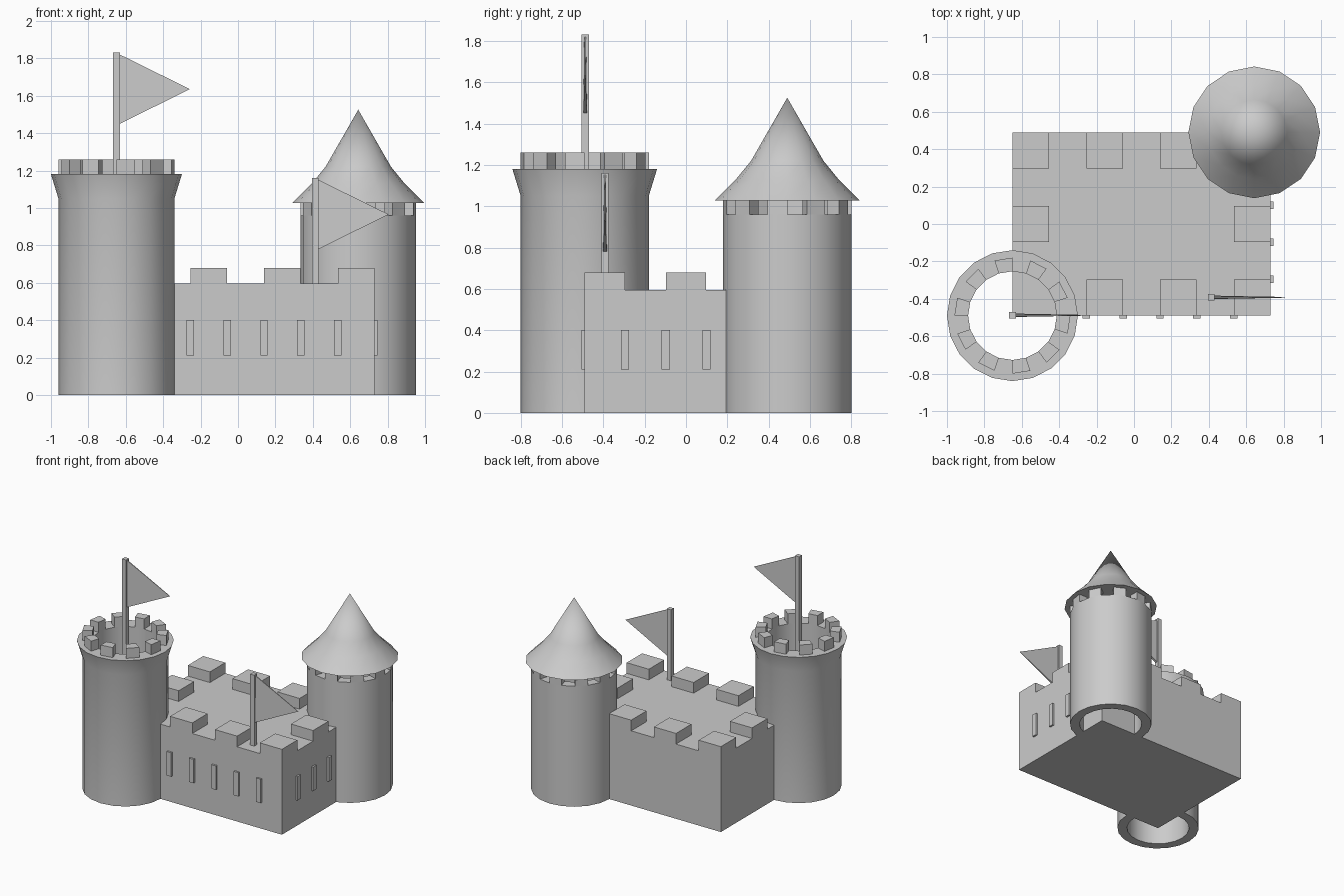
import bpy, bmesh
from math import cos, sin, pi, radians

if "Cube" in bpy.data.objects:
    bpy.data.objects.remove(bpy.data.objects["Cube"])


def finish(bm, name, smooth=False):
    bmesh.ops.remove_doubles(bm, verts=bm.verts, dist=1e-5)
    bmesh.ops.recalc_face_normals(bm, faces=bm.faces)
    me = bpy.data.meshes.new(name)
    bm.to_mesh(me)
    bm.free()
    ob = bpy.data.objects.new(name, me)
    bpy.context.collection.objects.link(ob)
    if smooth:
        bpy.ops.object.select_all(action='DESELECT')
        ob.select_set(True)
        bpy.context.view_layer.objects.active = ob
        bpy.ops.object.shade_smooth_by_angle(angle=radians(28))
    return ob


def prism(name, bottom, top):
    """Solid between two matching polygons."""
    bm = bmesh.new()
    a = [bm.verts.new(p) for p in bottom]
    b = [bm.verts.new(p) for p in top]
    n = len(a)
    bm.faces.new(a)
    bm.faces.new(b)
    for i in range(n):
        j = (i + 1) % n
        bm.faces.new((a[i], a[j], b[j], b[i]))
    return finish(bm, name)


def box(name, x0, x1, y0, y1, z0, z1):
    q = [(x0, y0), (x1, y0), (x1, y1), (x0, y1)]
    return prism(name, [(x, y, z0) for x, y in q], [(x, y, z1) for x, y in q])


def lathe(name, profile, cx, cy, sides):
    """Revolve a closed (radius, z) profile around a vertical axis."""
    bm = bmesh.new()
    rings = []
    for r, z in profile:
        if r == 0:
            rings.append([bm.verts.new((cx, cy, z))] * sides)
        else:
            rings.append([bm.verts.new((cx + r * cos(2 * pi * i / sides),
                                        cy + r * sin(2 * pi * i / sides), z))
                          for i in range(sides)])
    for k in range(len(rings)):
        a, b = rings[k], rings[(k + 1) % len(rings)]
        for i in range(sides):
            j = (i + 1) % sides
            vs = list(dict.fromkeys((a[i], a[j], b[j], b[i])))
            if len(vs) > 2:
                bm.faces.new(vs)
    return finish(bm, name, True)


def ring_merlons(name, cx, cy, z0, z1, r0=0.237, r1=0.31):
    for k in range(10):
        a, b = radians(18 + 36 * k), radians(36 + 36 * k)
        q = [(cx + r * cos(t), cy + r * sin(t))
             for r, t in ((r0, a), (r1, a), (r1, b), (r0, b))]
        prism(f"{name}_{k}", [(x, y, z0) for x, y in q], [(x, y, z1) for x, y in q])


def flag(name, cx, cy, z0, z1):
    w = 0.018
    box(name + "_pole", cx - w, cx + w, cy - w, cy + w, z0, z1)
    x = cx + w
    # pennant, thin and tapering towards top and tip
    pts = [(x, z1 - 0.38, 0.009), (x + 0.375, z1 - 0.195, 0.002), (x, z1 - 0.01, 0.004)]
    prism(name + "_pennant", [(px, cy - t, pz) for px, pz, t in pts],
          [(px, cy + t, pz) for px, pz, t in pts])


# Keep
X0, X1, Y, TOP = -0.65, 0.73, 0.49, 0.595
box("keep", X0, X1, -Y, Y, 0, TOP)

# Keep battlements: 4 x 3 border cells, without the two tower corners
for i in range(4):
    for j in range(3):
        if (j == 1 and i in (1, 2)) or (i, j) in ((0, 0), (3, 2)):
            continue
        x, y = X0 + i * 0.395, -Y + j * 0.393
        box(f"keep_merlon_{i}_{j}", x, x + 0.195, y, y + 0.194, TOP, 0.68)

# Window slits on front and right walls
for i in range(5):
    x = -0.255 + i * 0.197
    box(f"front_window_{i}", x - 0.02, x + 0.02, -Y - 0.015, -Y + 0.02, 0.21, 0.40)
for i in range(3):
    y = -0.295 + i * 0.197
    box(f"side_window_{i}", X1 - 0.02, X1 + 0.015, y - 0.02, y + 0.02, 0.21, 0.40)

# Front tower: hollow, flared top
lathe("front_tower", [(0.237, 0), (0.31, 0), (0.31, 1.05), (0.35, 1.18), (0.237, 1.18)],
      -0.65, -0.49, 20)
ring_merlons("front_tower_merlon", -0.65, -0.49, 1.18, 1.26)

# Back tower: hollow, with pointed roof
lathe("back_tower", [(0.237, 0), (0.31, 0), (0.31, 0.96), (0.237, 0.96)], 0.643, 0.49, 20)
ring_merlons("back_tower_merlon", 0.643, 0.49, 0.96, 1.027)
lathe("tower_roof", [(0, 1.027), (0.352, 1.027), (0.25, 1.128), (0.175, 1.22), (0, 1.525)],
      0.643, 0.49, 16)

# Flags
flag("tower_flag", -0.65, -0.488, TOP, 1.83)
flag("keep_flag", 0.413, -0.392, TOP, 1.16)
